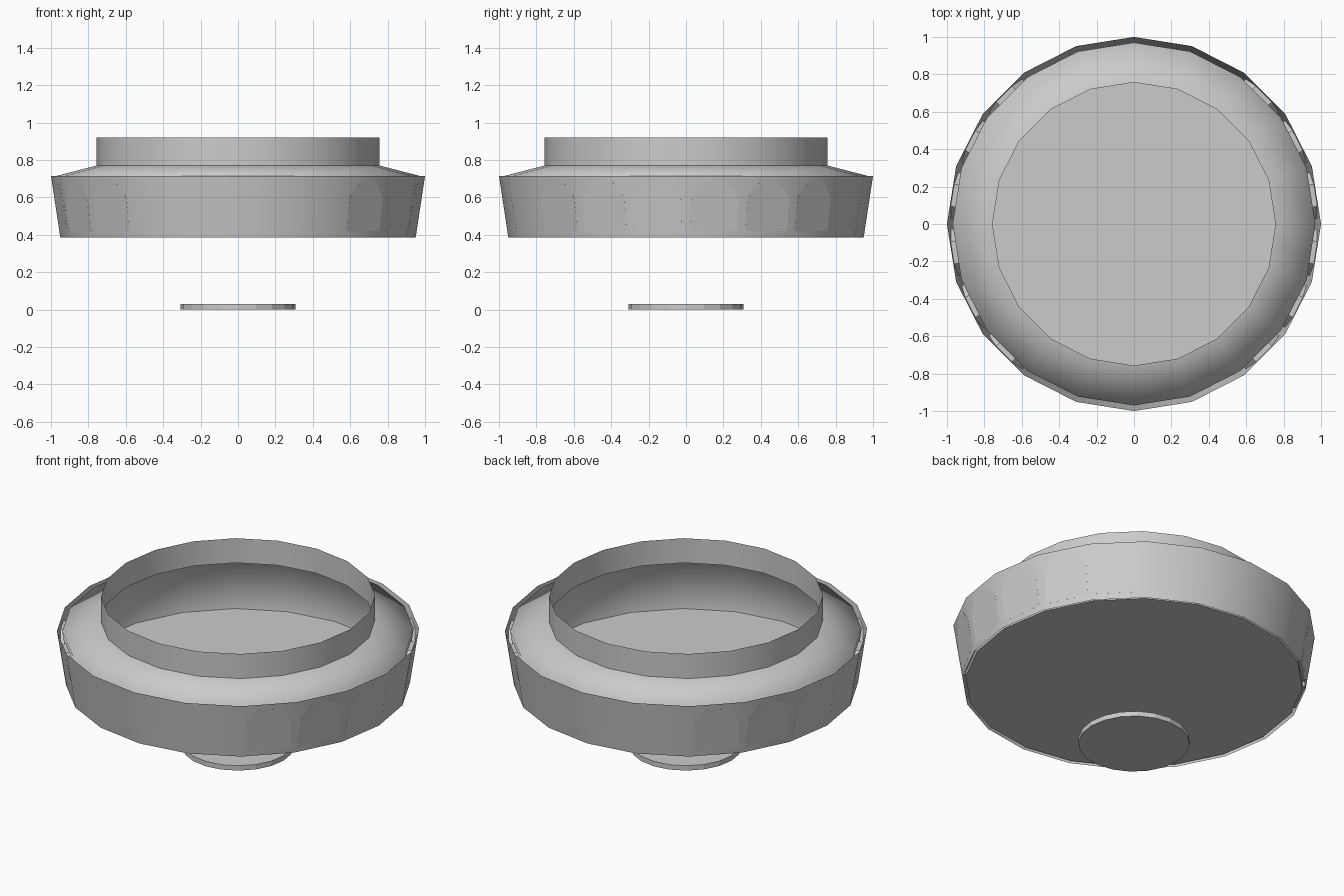
import bpy, bmesh, math
from mathutils import Matrix, Vector

SIDES = 20
STEP = 2 * math.pi / SIDES

cube = bpy.data.objects.get("Cube")
if cube:
    bpy.data.objects.remove(cube, do_unlink=True)

grey = bpy.data.materials.new("plain_grey")
grey.use_nodes = True
grey.diffuse_color = (0.6, 0.6, 0.6, 1)
grey.node_tree.nodes["Principled BSDF"].inputs["Base Color"].default_value = (0.6, 0.6, 0.6, 1)


def finish(name, bm, smooth=False):
    mesh = bpy.data.meshes.new(name)
    bm.to_mesh(mesh)
    bm.free()
    mesh.materials.append(grey)
    for poly in mesh.polygons:
        poly.use_smooth = smooth
    obj = bpy.data.objects.new(name, mesh)
    bpy.context.collection.objects.link(obj)
    return obj


def lathe(name, profile):
    """Turn a profile of (radius, height) points, bottom first, into a smooth open shell."""
    bm = bmesh.new()
    rings = [[bm.verts.new((r * math.cos(i * STEP), r * math.sin(i * STEP), z))
              for i in range(SIDES)] for r, z in profile]
    for low, high in zip(rings, rings[1:]):
        for i in range(SIDES):
            j = (i + 1) % SIDES
            bm.faces.new((low[i], low[j], high[j], high[i]))
    return finish(name, bm, smooth=True)


def disc(name, radius, bottom, top):
    bm = bmesh.new()
    bmesh.ops.create_cone(bm, cap_ends=True, segments=SIDES, radius1=radius, radius2=radius,
                          depth=top - bottom, matrix=Matrix.Translation((0, 0, (bottom + top) / 2)))
    bmesh.ops.rotate(bm, verts=bm.verts, matrix=Matrix.Rotation(STEP, 3, "Z"))
    return finish(name, bm)


# Shells: flared wall, inner wall with sloping roof, upright collar
lathe("outer_wall", [(0.95, 0.385), (1.0, 0.715)])
lathe("inner_wall_and_roof", [(0.93, 0.40), (0.97, 0.715), (0.757, 0.77)])
lathe("collar", [(0.757, 0.77), (0.757, 0.92)])

# Floor and the small base plate below it
disc("floor", 0.932, 0.39, 0.41)
disc("base_plate", 0.308, 0.0, 0.03)

# Arched window panels set through both walls, six on each side
ARCH = [(-0.125, 0.42), (0.125, 0.42), (0.125, 0.60), (0.06, 0.68), (-0.06, 0.68), (-0.125, 0.60)]
FACET = math.cos(STEP / 2)


def window(name, angle):
    out = Vector((math.cos(angle), math.sin(angle), 0))
    side = Vector((-out.y, out.x, 0))
    bm = bmesh.new()
    layers = []
    for base, slope, lift in ((0.93, 0.127, -0.001), (0.95, 0.1515, 0.001)):
        layers.append([bm.verts.new(out * ((base + slope * (z - 0.39)) * FACET + lift)
                                    + side * u + Vector((0, 0, z))) for u, z in ARCH])
    inner, outer = layers
    bm.faces.new(outer)
    bm.faces.new(inner[::-1])
    for i in range(len(ARCH)):
        j = (i + 1) % len(ARCH)
        bm.faces.new((inner[i], inner[j], outer[j], outer[i]))
    finish(name, bm)


for label, turn in (("left", 0), ("right", math.pi)):
    for k in range(6):
        window(f"{label}_window_{k + 1}", turn + (k - 2.5) * STEP)
